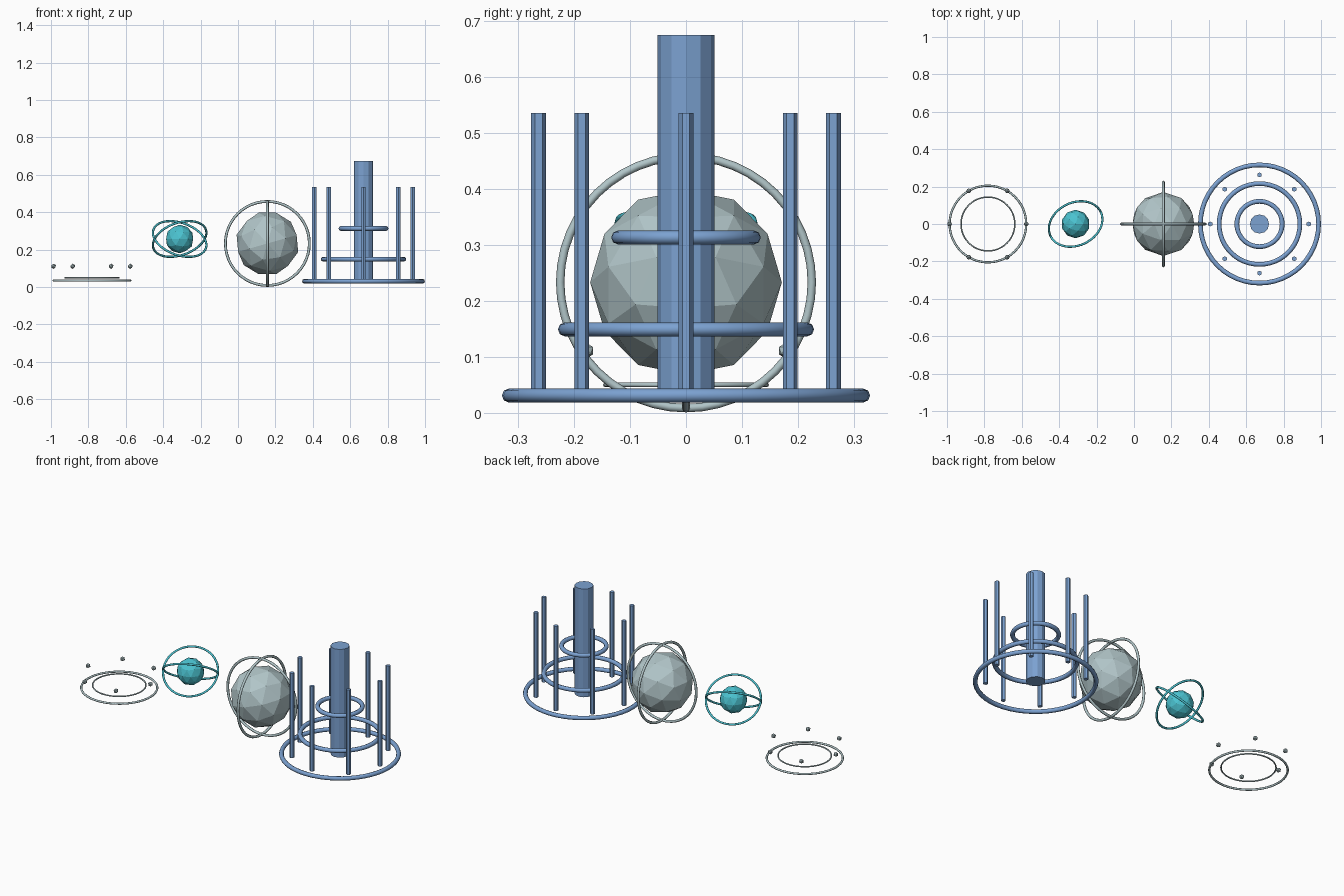
import bpy
from math import sin, cos, pi, radians
from mathutils import Vector

if "Cube" in bpy.data.objects:
    bpy.data.objects.remove(bpy.data.objects["Cube"], do_unlink=True)


def material(name, rgb):
    mat = bpy.data.materials.new(name)
    mat.use_nodes = True
    mat.diffuse_color = (*rgb, 1)
    mat.node_tree.nodes["Principled BSDF"].inputs["Base Color"].default_value = (*rgb, 1)
    return mat


blue = material("steel blue", (0.20, 0.36, 0.64))
teal = material("teal", (0.07, 0.54, 0.63))
grey = material("pale grey", (0.44, 0.56, 0.58))


def finish(name, mat):
    obj = bpy.context.object
    obj.name = name
    obj.data.materials.append(mat)
    return obj


def ring(name, mat, center, major, minor, normal=(0, 0, 1)):
    turn = Vector(normal).to_track_quat("Z", "Y").to_euler()
    bpy.ops.mesh.primitive_torus_add(location=center, rotation=turn, major_radius=major,
                                     minor_radius=minor, major_segments=48, minor_segments=8)
    finish(name, mat)
    bpy.ops.object.shade_smooth_by_angle(angle=radians(50))


def ball(name, mat, center, radius, detail, turn=(0, 0, 0)):
    bpy.ops.mesh.primitive_ico_sphere_add(subdivisions=detail, radius=radius,
                                          location=center, rotation=turn)
    finish(name, mat)


def post(name, mat, x, y, bottom, top, radius, sides):
    bpy.ops.mesh.primitive_cylinder_add(vertices=sides, radius=radius, depth=top - bottom,
                                        location=(x, y, (top + bottom) / 2))
    finish(name, mat)


def around(count, radius, center_x):
    for i in range(count):
        a = 2 * pi * i / count
        yield i + 1, center_x + radius * cos(a), radius * sin(a)


# Tower: column, three stacked rings and a circle of rods
tower_x, base_z = 0.671, 0.031
post("tower_column", blue, tower_x, 0, base_z, 0.674, 0.051, 12)
for label, z, major in (("lower", base_z, 0.316), ("middle", 0.149, 0.216), ("upper", 0.313, 0.121)):
    ring(f"tower_ring_{label}", blue, (tower_x, 0, z), major, 0.0125)
for i, x, y in around(8, 0.263, tower_x):
    post(f"tower_rod_{i}", blue, x, y, base_z, 0.535, 0.0132, 6)

# Large faceted globe with two upright crossing rings
globe = (0.157, 0, 0.233)
ball("globe", grey, globe, 0.171, 2, (0, radians(-16), 0))
ring("globe_ring_front", grey, globe, 0.2245, 0.0075, (0, 1, 0))
ring("globe_ring_side", grey, globe, 0.2245, 0.0075, (1, 0, 0))

# Small core with two tilted orbits
core = (-0.312, 0, 0.257)
ball("core", teal, core, 0.076, 2)
for side, label in ((1, "left"), (-1, "right")):
    ring(f"core_orbit_{label}", teal, core, 0.149, 0.006, (side * 0.28, side * -0.58, 0.77))

# Flat double ring with floating beads
halo_x = -0.781
ring("halo_outer", grey, (halo_x, 0, 0.035), 0.205, 0.006)
ring("halo_inner", grey, (halo_x, 0, 0.05), 0.144, 0.004)
for i, x, y in around(6, 0.205, halo_x):
    ball(f"halo_bead_{i}", grey, (x, y, 0.111), 0.014, 1)
